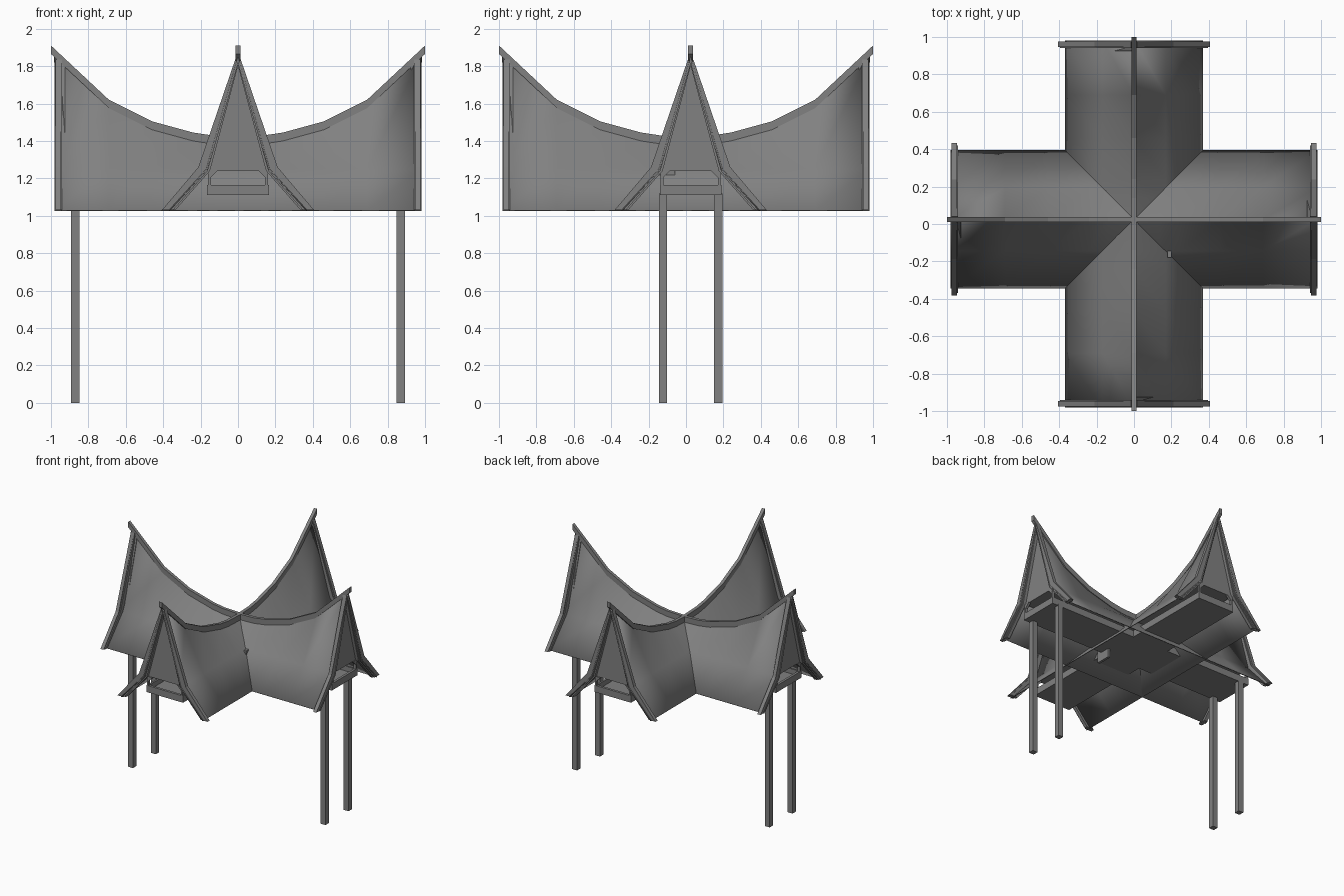
import bpy, bmesh
from mathutils import Matrix, Vector

cube = bpy.data.objects.get("Cube")
if cube:
    bpy.data.objects.remove(cube, do_unlink=True)

grey = bpy.data.materials.new("weathered_grey")
grey.use_nodes = True
colour = (0.22, 0.22, 0.22, 1)
grey.diffuse_color = colour
grey.node_tree.nodes["Principled BSDF"].inputs["Base Color"].default_value = colour

# Each wing runs along its local x axis; the second one is turned a quarter
WINGS = {"side": Matrix.Translation((0, 0.025, 0)),
         "front": Matrix.Rotation(1.5707963, 4, 'Z')}
RIDGE = [(0, 1.39), (0.14, 1.395), (0.24, 1.41), (0.46, 1.47), (0.69, 1.585), (1, 1.875)]
RIDGE = [(-x, z) for x, z in RIDGE[:0:-1]] + RIDGE


def finish(name, bm, matrix, smooth=False):
    bmesh.ops.recalc_face_normals(bm, faces=bm.faces)
    mesh = bpy.data.meshes.new(name)
    bm.to_mesh(mesh)
    bm.free()
    mesh.materials.append(grey)
    obj = bpy.data.objects.new(name, mesh)
    obj.matrix_world = matrix
    bpy.context.collection.objects.link(obj)
    if smooth:
        bpy.ops.object.select_all(action='DESELECT')
        bpy.context.view_layer.objects.active = obj
        obj.select_set(True)
        bpy.ops.object.shade_smooth_by_angle(angle=0.6)
    return obj


def box(name, lo, hi, matrix):
    lo, hi = Vector(lo), Vector(hi)
    bm = bmesh.new()
    bmesh.ops.create_cube(bm, size=1, matrix=Matrix.Translation((lo + hi) / 2)
                          @ Matrix.Diagonal((*(hi - lo), 1)))
    return finish(name, bm, matrix)


def loft(name, rings, matrix, closed=False, smooth=False):
    """Skin equal rows of points; closed rows also get end caps."""
    bm = bmesh.new()
    rows = [[bm.verts.new(p) for p in ring] for ring in rings]
    count = len(rows[0])
    for a, b in zip(rows, rows[1:]):
        for i in range(count if closed else count - 1):
            j = (i + 1) % count
            bm.faces.new((a[i], a[j], b[j], b[i]))
    if closed:
        bm.faces.new(rows[0])
        bm.faces.new(rows[-1])
    return finish(name, bm, matrix, smooth)


for wing, m in WINGS.items():
    # Sagging roof skin with flared eaves
    rings = []
    for x, z in RIDGE:
        x = max(-0.98, min(0.98, x))
        z = min(z, 1.855)
        rings.append([(x, -0.37, 1.03), (x, -0.17, 1.25), (x, 0, z),
                      (x, 0.17, 1.25), (x, 0.37, 1.03)])
    roof = loft(wing + "_roof", rings, m, smooth=True)
    skin = roof.modifiers.new("thickness", 'SOLIDIFY')
    skin.thickness = 0.006

    # Ridge beam following the sag
    loft(wing + "_ridge_beam",
         [[(x, -0.013, z - 0.01), (x, 0.013, z - 0.01),
           (x, 0.013, z + 0.035), (x, -0.013, z + 0.035)] for x, z in RIDGE], m, closed=True)

    # Raised floor, ceiling and side rails
    box(wing + "_floor", (-0.93, -0.16, 1.11), (0.93, 0.16, 1.125), m)
    box(wing + "_ceiling", (-0.93, -0.155, 1.24), (0.93, 0.155, 1.252), m)
    for s in (-1, 1):
        ys = sorted((s * 0.15, s * 0.165))
        box(wing + "_side_rail", (-0.94, ys[0], 1.11), (0.94, ys[1], 1.165), m)

    for e in (-1, 1):
        def along(a, b):
            return sorted((e * a, e * b))

        # Triangular gable wall
        x0, x1 = along(0.925, 0.94)
        loft(wing + "_gable_wall", [[(x, -0.155, 1.24), (x, 0.155, 1.24), (x, 0, 1.83)]
                                    for x in (x0, x1)], m, closed=True)
        # Rail and corner posts under the gable
        x0, x1 = along(0.925, 0.945)
        box(wing + "_end_rail", (x0, -0.165, 1.11), (x1, 0.165, 1.165), m)
        for s in (-1, 1):
            ys = sorted((s * 0.145, s * 0.16))
            box(wing + "_corner_post", (x0, ys[0], 1.12), (x1, ys[1], 1.245), m)
            loft(wing + "_corner_brace",
                 [[(x, s * 0.15, 1.24), (x, s * 0.11, 1.24), (x, s * 0.15, 1.2)]
                  for x in (x0, x1)], m, closed=True)

            # Rake boards bent at the knee, with a thin raised outer strip
            for part, a, b, out in (("board", 0.94, 0.965, 0), ("strip", 0.947, 0.975, 0.012)):
                x0r, x1r = along(a, b)
                pairs = [((0, 1.80 + out), (0.015, 1.835)),
                         ((0.15 + out, 1.24), (0.2 + out, 1.26)),
                         ((0.335 + out, 1.03), (0.395 + out, 1.03))]
                loft(wing + "_rake_" + part,
                     [[(x0r, s * p[0], p[1]), (x1r, s * p[0], p[1]),
                       (x1r, s * q[0], q[1]), (x0r, s * q[0], q[1])] for p, q in pairs],
                     m, closed=True)

# Four tall stilts under the side wings
for x in (-0.87, 0.87):
    for y in (-0.148, 0.148):
        box("stilt", (x - 0.022, y - 0.022, 0), (x + 0.022, y + 0.022, 1.12), WINGS["side"])

# Small brace standing in the front valley
box("valley_brace", (0.18, -0.18, 1.04), (0.2, -0.06, 1.25), Matrix.Identity(4))
